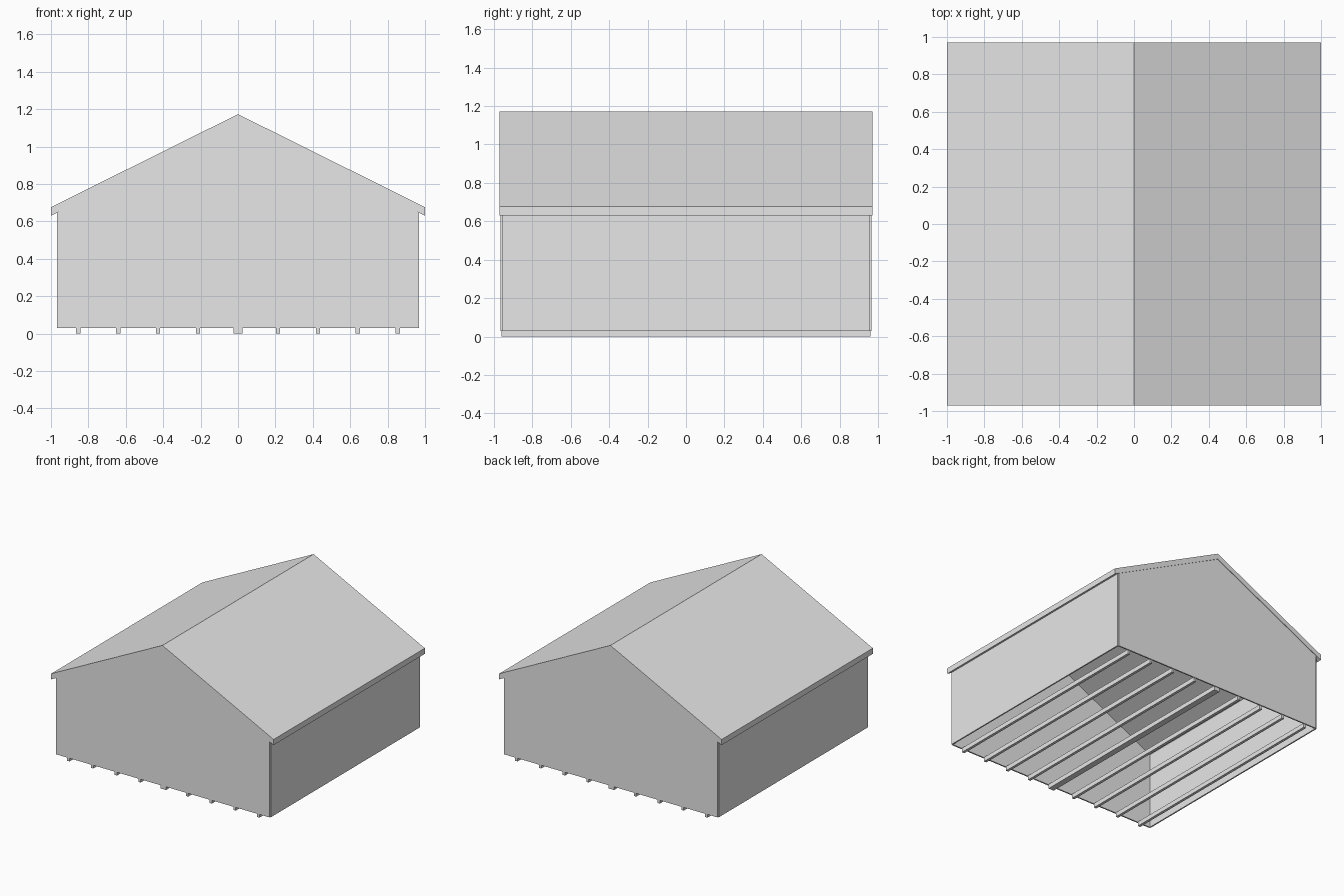
import bpy

default = bpy.data.objects.get("Cube")
if default:
    bpy.data.objects.remove(default, do_unlink=True)

grey = bpy.data.materials.new("light grey")
grey.use_nodes = True
colour = (0.8, 0.8, 0.8, 1)
grey.diffuse_color = colour
grey.node_tree.nodes["Principled BSDF"].inputs["Base Color"].default_value = colour

WALL, THICK, NOTCH = 0.967, 0.011, 0.008
BASE, RIDGE, SLOPE = 0.03, 1.127, 0.497


def under_roof(x):
    return RIDGE - SLOPE * abs(x)


def prism(name, outline, y0, y1):
    """Extrude an outline of (x, z) points along y."""
    n = len(outline)
    verts = [(x, y, z) for y in (y0, y1) for x, z in outline]
    faces = [tuple(range(n)), tuple(reversed(range(n, 2 * n)))]
    for i in range(n):
        j = (i + 1) % n
        faces.append((j, i, i + n, j + n))
    mesh = bpy.data.meshes.new(name)
    mesh.from_pydata(verts, [], faces)
    mesh.materials.append(grey)
    ob = bpy.data.objects.new(name, mesh)
    bpy.context.collection.objects.link(ob)
    return ob


# Pitched roof slab
eave = under_roof(1)
top = 0.046
prism("roof", [(-1, eave), (0, RIDGE), (1, eave),
               (1, eave + top), (0, RIDGE + top), (-1, eave + top)], -0.971, 0.971)

# Gable end walls
w = WALL - NOTCH
gable = [(-w, BASE), (w, BASE), (w, under_roof(w)), (0, RIDGE), (-w, under_roof(w))]
for name, side in (("front_gable", -1), ("back_gable", 1)):
    ends = sorted((side * WALL, side * (WALL - THICK)))
    prism(name, gable, *ends)

# Long side walls
for name, side in (("left_wall", 1), ("right_wall", -1)):
    x0, x1 = sorted((side * WALL, side * (WALL - THICK)))
    prism(name, [(x0, BASE), (x1, BASE), (x1, under_roof(x1)), (x0, under_roof(x0))],
          -w, w)

# Floor joists, with a wider one under the ridge
for i in range(-4, 5):
    half = 0.011 if i else 0.025
    x = i * 0.2135
    prism("floor_joist", [(x - half, 0), (x + half, 0), (x + half, 0.036), (x - half, 0.036)],
          -0.96, 0.96)
